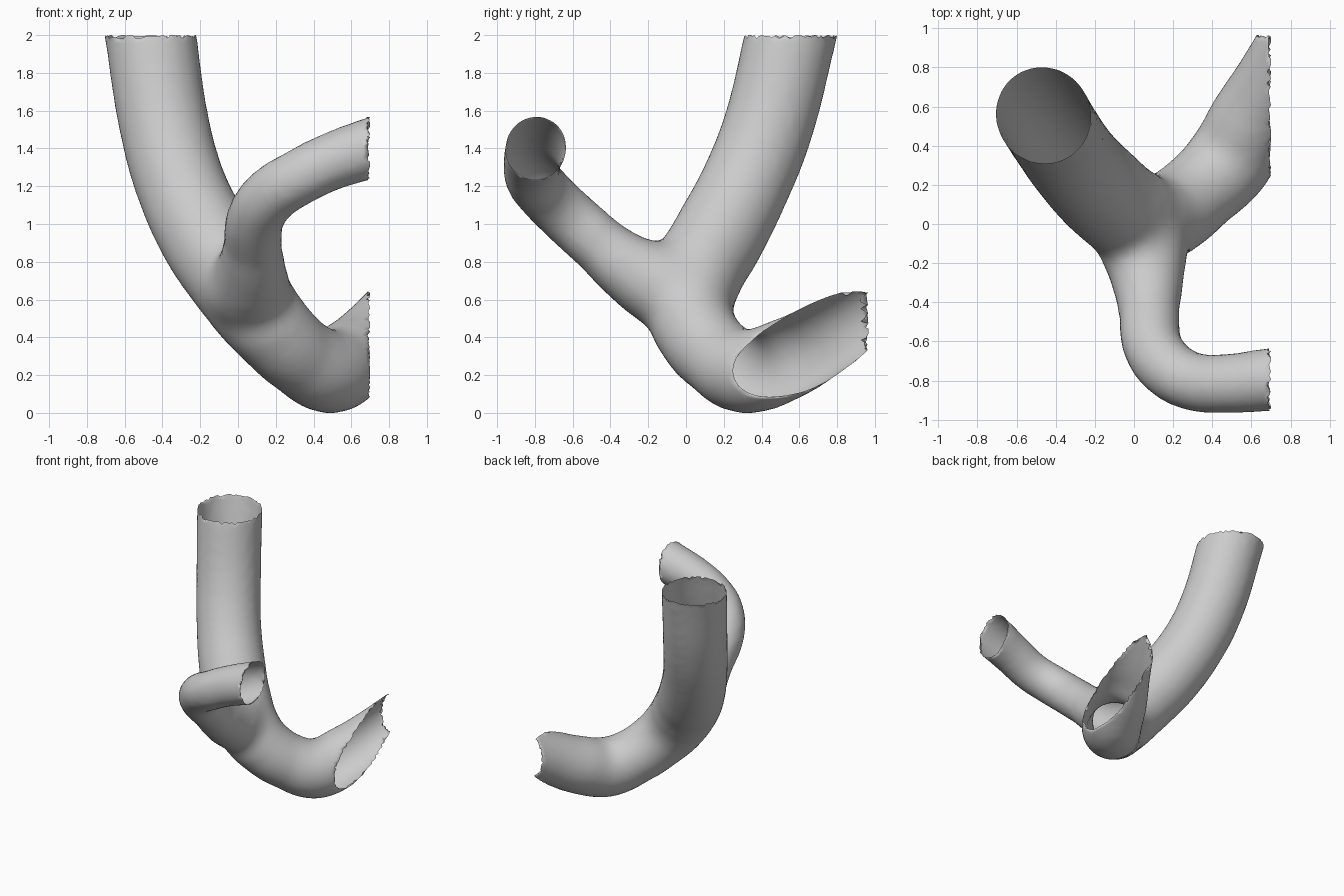
import bpy, bmesh, random
from mathutils import Vector

random.seed(3)
cube = bpy.data.objects.get("Cube")
if cube:
    bpy.data.objects.remove(cube, do_unlink=True)

grey = bpy.data.materials.new("plain_grey")
grey.use_nodes = True
COLOUR = (0.6, 0.6, 0.6, 1)
grey.diffuse_color = COLOUR
grey.node_tree.nodes["Principled BSDF"].inputs["Base Color"].default_value = COLOUR


def tube_mesh(name, points):
    """Round tube along a smooth path; each point is x, y, z, radius."""
    curve = bpy.data.curves.new(name, "CURVE")
    curve.dimensions = "3D"
    curve.bevel_depth = 1
    curve.bevel_resolution = 8
    curve.resolution_u = 10
    curve.use_fill_caps = True
    spline = curve.splines.new("BEZIER")
    spline.bezier_points.add(len(points) - 1)
    for bp, (x, y, z, r) in zip(spline.bezier_points, points):
        bp.co = (x, y, z)
        bp.radius = r
        bp.handle_left_type = bp.handle_right_type = "AUTO"
    obj = bpy.data.objects.new(name, curve)
    bpy.context.collection.objects.link(obj)
    bpy.context.view_layer.update()
    mesh = bpy.data.meshes.new_from_object(
        obj.evaluated_get(bpy.context.evaluated_depsgraph_get()))
    bpy.data.objects.remove(obj, do_unlink=True)
    return mesh


def evaluated_mesh(obj):
    """Apply the modifiers and keep the result as the object's mesh."""
    bpy.context.view_layer.update()
    mesh = bpy.data.meshes.new_from_object(
        obj.evaluated_get(bpy.context.evaluated_depsgraph_get()))
    obj.modifiers.clear()
    obj.data = mesh


# Paths run past the open ends so that they can be cut there
main_path = [
    (-0.49, 0.60, 2.2, 0.243), (-0.46, 0.55, 1.98, 0.243), (-0.385, 0.43, 1.5, 0.24),
    (-0.3, 0.31, 1.2, 0.24), (-0.17, 0.17, 0.93, 0.248), (-0.035, 0.055, 0.73, 0.25),
    (0.085, 0.018, 0.56, 0.238), (0.2, 0.062, 0.42, 0.22), (0.335, 0.17, 0.295, 0.212),
    (0.48, 0.315, 0.221, 0.225), (0.6, 0.53, 0.285, 0.218), (0.72, 0.74, 0.4, 0.2),
    (0.87, 1.02, 0.57, 0.185)]
branch_path = [
    (0.01, 0.03, 0.64, 0.23), (0.05, -0.13, 0.675, 0.232), (0.07, -0.3, 0.765, 0.19),
    (0.077, -0.46, 0.895, 0.157), (0.1, -0.635, 1.05, 0.153), (0.19, -0.75, 1.165, 0.152),
    (0.31, -0.807, 1.24, 0.15), (0.48, -0.815, 1.325, 0.153), (0.7, -0.795, 1.40, 0.163),
    (0.9, -0.78, 1.46, 0.163)]

bm = bmesh.new()
for name, path in (("main_tube", main_path), ("side_branch", branch_path)):
    part = tube_mesh(name, path)
    bm.from_mesh(part)
    bpy.data.meshes.remove(part)
bmesh.ops.remove_doubles(bm, verts=bm.verts, dist=0.0001)
bmesh.ops.recalc_face_normals(bm, faces=bm.faces)
mesh = bpy.data.meshes.new("tube_parts")
bm.to_mesh(mesh)
bm.free()
tube = bpy.data.objects.new("branching_tube", mesh)
bpy.context.collection.objects.link(tube)

# Fuse into one skin and soften it
remesh = tube.modifiers.new("fuse", "REMESH")
remesh.mode = "VOXEL"
remesh.voxel_size = 0.027
soften = tube.modifiers.new("soften", "SMOOTH")
soften.factor = 0.5
soften.iterations = 8
evaluated_mesh(tube)

# Round the fork between the trunk and the side branch further
fork = tube.vertex_groups.new(name="fork")
for v in tube.data.vertices:
    reach = (v.co - Vector((0.02, -0.17, 0.75))).length
    weight = max(0, min(1, (0.42 - reach) / 0.15))
    if weight > 0:
        fork.add([v.index], weight, "REPLACE")
fillet = tube.modifiers.new("fillet", "SMOOTH")
fillet.vertex_group = "fork"
fillet.factor = 0.5
fillet.iterations = 35
evaluated_mesh(tube)

# Cut the ends open and make their rims ragged; the last cut trims the low end only
mesh = tube.data
bm = bmesh.new()
bm.from_mesh(mesh)


def everywhere(co):
    return True


def low_end(co):
    return co.x > 0.35 and co.y > 0.45 and co.z < 1


cuts = (((0.7, 0, 0), (1, 0, 0), 0.02, everywhere),
        ((0, 0, 2), (0, 0, 1), 0.02, everywhere),
        ((0, 0.965, 0), (0, 1, 0), 0.04, everywhere),
        ((0, 0, 0.642), (0, 0, 1), 0.02, low_end))
for co, axis, depth, region in cuts:
    normal = Vector(axis)
    faces = [f for f in bm.faces if region(f.calc_center_median())]
    edges = {e for f in faces for e in f.edges}
    verts = {v for f in faces for v in f.verts}
    bmesh.ops.bisect_plane(bm, geom=list(verts) + list(edges) + faces,
                           plane_co=co, plane_no=axis, clear_outer=True)
    for v in bm.verts:
        if region(v.co) and abs((v.co - Vector(co)).dot(normal)) < 1e-5:
            v.co -= normal * depth * random.choice((0, 0.25, 0.5, 1))
bm.to_mesh(mesh)
bm.free()
mesh.name = "branching_tube"
mesh.materials.clear()
mesh.materials.append(grey)
for poly in mesh.polygons:
    poly.use_smooth = True
    poly.material_index = 0
